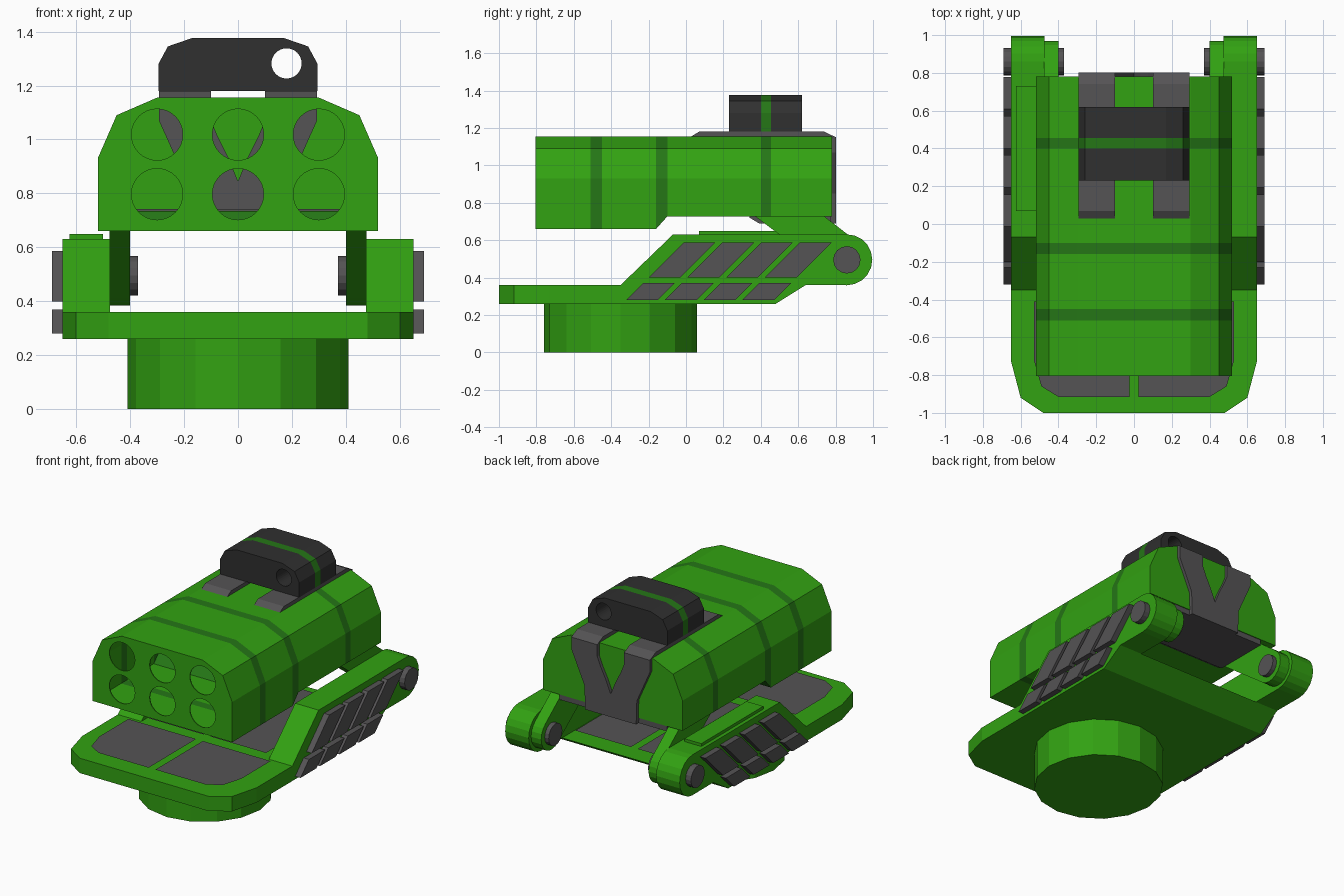
import bpy, bmesh, math
from mathutils import Vector

cube = bpy.data.objects.get("Cube")
if cube:
    bpy.data.objects.remove(cube)


def material(name, r, g, b):
    m = bpy.data.materials.new(name)
    m.use_nodes = True
    m.diffuse_color = (r, g, b, 1)
    m.node_tree.nodes["Principled BSDF"].inputs["Base Color"].default_value = (r, g, b, 1)
    return m


GREEN = material("bright green", 0.032, 0.36, 0.006)
STRIPE = material("dark green", 0.018, 0.18, 0.008)
GREY = material("mid grey", 0.09, 0.087, 0.09)
BLACK = material("charcoal", 0.029, 0.029, 0.029)

# How a flat (a, b) point and a depth d map to space for each extrusion axis
PLACE = {"x": lambda a, b, d: (d, a, b),
         "y": lambda a, b, d: (a, d, b),
         "z": lambda a, b, d: (a, b, d)}


def finish(name, bm, *mats):
    mesh = bpy.data.meshes.new(name)
    bm.to_mesh(mesh)
    bm.free()
    for m in mats:
        mesh.materials.append(m)
    ob = bpy.data.objects.new(name, mesh)
    bpy.context.collection.objects.link(ob)
    return ob


def add_prism(bm, pts, axis, lo, hi):
    put = PLACE[axis]
    face = bm.faces.new([bm.verts.new(put(a, b, lo)) for a, b in pts])
    out = bmesh.ops.extrude_face_region(bm, geom=[face])
    verts = [v for v in out["geom"] if isinstance(v, bmesh.types.BMVert)]
    bmesh.ops.translate(bm, vec=Vector(put(0, 0, hi - lo)), verts=verts)
    bmesh.ops.recalc_face_normals(bm, faces=bm.faces[:])


def prism(name, pts, axis, lo, hi, mat):
    bm = bmesh.new()
    add_prism(bm, pts, axis, lo, hi)
    return finish(name, bm, mat)


def arc(ca, cb, r, start=0, end=360, n=16):
    count = n if end - start == 360 else n + 1
    angles = [math.radians(start + (end - start) * i / n) for i in range(count)]
    return [(ca + r * math.cos(t), cb + r * math.sin(t)) for t in angles]


def mirrored(half):
    """Close a half outline (+x side) with its reflection."""
    return half + [(-a, b) for a, b in reversed(half) if a != 0]


def pad(name, pts, z, slope, height):
    """Raised panel with sloping edges."""
    bm = bmesh.new()
    top = bm.faces.new([bm.verts.new((a, b, z)) for a, b in pts])
    top.normal_update()
    if top.normal.z < 0:
        top.normal_flip()
    bmesh.ops.inset_region(bm, faces=[top], thickness=slope)
    for v in top.verts:
        v.co.z += height
    return finish(name, bm, GREY)


BANDS = [(-0.51, -0.45), (-0.16, -0.10), (0.40, 0.455)]


def banded(name, section, lo, hi, mat):
    """Body along y, cut into bands that take the stripe colour."""
    bm = bmesh.new()
    add_prism(bm, section, "y", lo, hi)
    for y in (y for band in BANDS for y in band if lo < y < hi):
        bmesh.ops.bisect_plane(bm, geom=bm.verts[:] + bm.edges[:] + bm.faces[:],
                               plane_co=(0, y, 0), plane_no=(0, 1, 0))
    for f in bm.faces:
        y = f.calc_center_median().y
        f.material_index = int(any(a < y < b for a, b in BANDS))
    return finish(name, bm, mat, STRIPE)


def drill(ob, circles, lo, hi, mat):
    """Cut round holes along y and bake the result."""
    bm = bmesh.new()
    for a, b, r in circles:
        add_prism(bm, arc(a, b, r, n=32), "y", lo, hi)
    cutter = finish("hole_cutter", bm, mat)
    cutter.hide_render = True
    mod = ob.modifiers.new("holes", "BOOLEAN")
    mod.operation = "DIFFERENCE"
    mod.solver = "EXACT"
    mod.object = cutter
    deps = bpy.context.evaluated_depsgraph_get()
    mesh = bpy.data.meshes.new_from_object(ob.evaluated_get(deps))
    ob.modifiers.clear()
    ob.data = mesh
    bpy.data.objects.remove(cutter)


# Turntable and base deck
prism("turntable", arc(0, -0.35, 0.41), "z", 0, 0.26, GREEN)
prism("front_deck", mirrored([(0.48, -1), (0.60, -0.92), (0.65, -0.73), (0.65, -0.35)]),
      "z", 0.26, 0.36, GREEN)
prism("rear_deck", [(-0.35, 0.26), (-0.35, 0.36), (0.64, 0.36), (0.48, 0.26)],
      "x", -0.475, 0.475, GREEN)

PIVOT = (0.86, 0.495)
arm = [(-0.35, 0.26), (-0.35, 0.36), (-0.07, 0.63)]
arm += arc(*PIVOT, 0.136, 90, -90, 10) + [(0.64, 0.36), (0.48, 0.26)]
bracket = [(0.36, 0.735), (0.73, 0.735)] + arc(*PIVOT, 0.11, 55, -130, 10)

for side, s in (("left", 1), ("right", -1)):
    # Deck pads
    pad(side + "_front_pad", [(s * a, b) for a, b in (
        (0.025, -0.915), (0.40, -0.915), (0.49, -0.86), (0.53, -0.72), (0.53, -0.41),
        (0.025, -0.41))], 0.36, 0.04, 0.025)
    pad(side + "_rear_pad", [(s * a, b) for a, b in (
        (0.025, -0.33), (0.44, -0.33), (0.44, 0.55), (0.025, 0.55))], 0.36, 0.04, 0.025)

    # Side arm, pod bracket and pivot pin
    prism(side + "_arm", arm, "x", s * 0.475, s * 0.65, GREEN)
    prism(side + "_bracket", bracket, "x", s * 0.40, s * 0.476, GREEN)
    prism(side + "_pin", arc(*PIVOT, 0.073), "x", s * 0.37, s * 0.69, GREY)

    # Two rows of slanted armour panels
    for row, y0, z0, h in (("upper", -0.20, 0.40, 0.187), ("lower", -0.32, 0.28, 0.09)):
        for i in range(4):
            y = y0 + 0.207 * i
            prism(f"{side}_{row}_panel_{i + 1}",
                  [(y, z0), (y + 0.17, z0), (y + 0.17 + h, z0 + h), (y + h, z0 + h)],
                  "x", s * 0.645, s * 0.69, GREY)

    # Strap over the top of the pod
    prism(side + "_strap", [(0.02, 1.15), (0.07, 1.18), (0.74, 1.18), (0.802, 1.15),
                            (0.802, 1.07), (0.76, 1.07), (0.76, 1.15)],
          "x", s * 0.10, s * 0.293, GREY)

# Raised plate on one arm
prism("arm_top_plate", [(-0.625, 0.07), (-0.50, 0.07), (-0.50, 0.73), (-0.625, 0.73)],
      "z", 0.62, 0.65, GREEN)

# Launcher pod: hollow shell, stepped underside, six tube openings
pod = banded("pod", mirrored([(0.52, 0.66), (0.52, 0.93), (0.45, 1.09), (0.30, 1.155)]),
             -0.805, 0.78, GREEN)
for v in pod.data.vertices:
    if v.co.z < 0.67 and v.co.y > -0.11:
        v.co.z = 0.727
shell = pod.modifiers.new("shell", "SOLIDIFY")
shell.thickness = 0.01
shell.offset = -1
drill(pod, [(x, z, 0.095) for x in (-0.30, 0, 0.30) for z in (0.797, 1.018)],
      -0.9, -0.7, GREEN)

# Forked back brace and underplate
prism("back_brace", mirrored([(0, 0.845), (0.035, 0.93), (0.075, 1.01), (0.10, 1.07),
                              (0.293, 1.07), (0.235, 0.94), (0.195, 0.85), (0.19, 0.69)]),
      "y", 0.76, 0.802, GREY)
prism("underplate", [(0.34, 0.742), (0.34, 0.72), (0.39, 0.69), (0.775, 0.69), (0.775, 0.742)],
      "x", -0.40, 0.40, GREY)

# Sight box with a bore through it
sight = banded("sight_box", mirrored([(0.295, 1.18), (0.295, 1.28), (0.26, 1.345),
                                      (0.17, 1.376)]), 0.23, 0.62, BLACK)
drill(sight, [(0.18, 1.282, 0.056)], 0.1, 0.8, BLACK)
